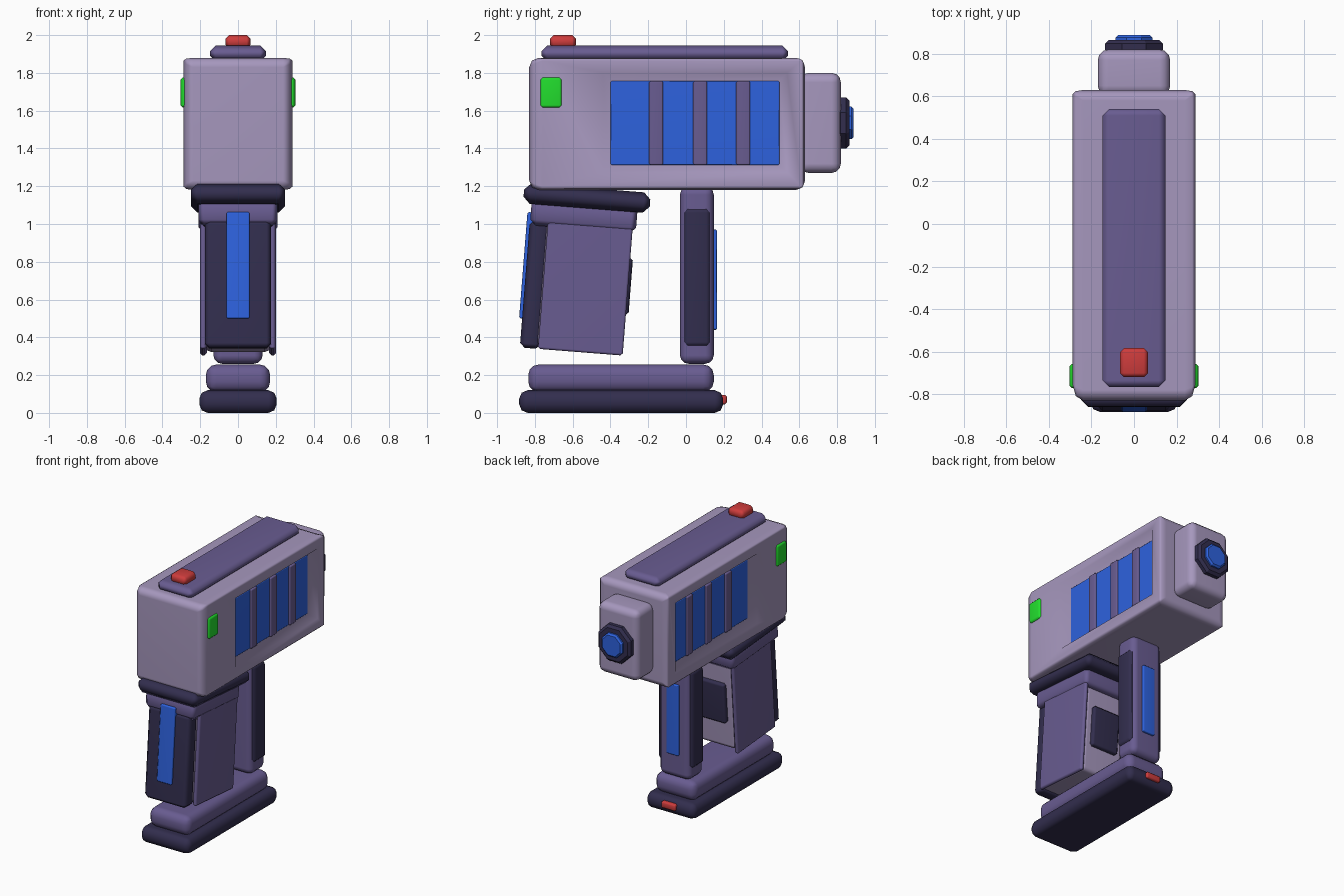
import bpy, bmesh
from math import radians, cos, pi
from mathutils import Matrix, Vector

if "Cube" in bpy.data.objects:
    bpy.data.objects.remove(bpy.data.objects["Cube"])


def material(name, rgb):
    m = bpy.data.materials.new(name)
    m.diffuse_color = (*rgb, 1)
    m.use_nodes = True
    m.node_tree.nodes["Principled BSDF"].inputs["Base Color"].default_value = m.diffuse_color
    return m


LAVENDER = material("lavender", (.38, .31, .51))
PURPLE = material("purple", (.14, .107, .283))
DARK = material("dark", (.032, .027, .076))
BLUE = material("blue", (.027, .122, .73))
GREEN = material("green", (.016, .73, .027))
RED = material("red", (.61, .045, .045))


def finish(bm, name, mat, bevel, segs, smooth=True):
    bmesh.ops.recalc_face_normals(bm, faces=bm.faces)
    for f in bm.faces:
        f.smooth = smooth
    me = bpy.data.meshes.new(name)
    bm.to_mesh(me)
    bm.free()
    ob = bpy.data.objects.new(name, me)
    bpy.context.collection.objects.link(ob)
    me.materials.append(mat)
    b = ob.modifiers.new("bevel", 'BEVEL')
    b.width, b.segments = bevel, segs
    b.limit_method, b.angle_limit = 'ANGLE', radians(75)
    if smooth:
        ob.modifiers.new("normals", 'WEIGHTED_NORMAL')
    return ob


def cube(x, y, z):
    bm = bmesh.new()
    bmesh.ops.create_cube(bm, size=1)
    for v in bm.verts:
        v.co = [r[0] if c < 0 else r[1] for c, r in zip(v.co, (x, y, z))]
    return bm


def box(name, mat, x, y, z, bevel=.01, segs=1):
    """Bevelled box; a single number for x means symmetric about x = 0."""
    if not isinstance(x, tuple):
        x = (-x, x)
    return finish(cube(x, y, z), name, mat, bevel, segs)


def pair(name, mat, x, y, z, bevel=.01, segs=1):
    return [box("right_" + name, mat, x, y, z, bevel, segs),
            box("left_" + name, mat, (-x[1], -x[0]), y, z, bevel, segs)]


# Main housing with a sloped recess on both sides
bm = cube((-.288, .288), (-.83, .63), (1.18, 1.88))
sides = [f for f in bm.faces if abs(f.calc_center_median().x) > .2]
for y, z, depth in (((-.44, .535), (1.275, 1.80), 0), ((-.40, .495), (1.312, 1.757), .06)):
    bmesh.ops.inset_individual(bm, faces=sides, thickness=.02)
    for f in sides:
        c = f.calc_center_median()
        for v in f.verts:
            v.co = Vector((v.co.x - depth * (1 if c.x > 0 else -1),
                           y[v.co.y > c.y], z[v.co.z > c.z]))
finish(bm, "housing", LAVENDER, .05, 2)

# Window panels and dividing bars in the recesses
pair("window", BLUE, (.2, .236), (-.40, .495), (1.312, 1.757), .006)
for i, y in enumerate((-.158, .075, .303)):
    pair(f"window_bar_{i}", PURPLE, (.2, .25), (y - .037, y + .037), (1.312, 1.757), .008)

# Top rail, button and side lights
box("top_rail", PURPLE, .147, (-.765, .54), (1.86, 1.945), .03)
box("top_button", RED, .066, (-.72, -.582), (1.93, 2.0), .02)
pair("side_light", GREEN, (.27, .304), (-.77, -.658), (1.617, 1.775), .012)

# Nose block, octagonal ring and lens
box("nose_block", LAVENDER, .17, (.6, .82), (1.27, 1.80), .05, 3)


def octagon(name, mat, apothem, y0, y1, bevel):
    bm = bmesh.new()
    r = apothem / cos(pi / 8)
    m = (Matrix.Translation((0, (y0 + y1) / 2, 1.535)) @ Matrix.Rotation(pi / 2, 4, 'X')
         @ Matrix.Rotation(pi / 8, 4, 'Z'))
    bmesh.ops.create_cone(bm, cap_ends=True, segments=8, radius1=r, radius2=r,
                          depth=y1 - y0, matrix=m)
    finish(bm, name, mat, bevel, 1, False)


octagon("lens_ring", DARK, .136, .80, .865, .018)
octagon("lens", BLUE, .086, .84, .888, .012)

# Tilted grip, laid out in local coordinates and then leaned as a group
grip = [
    box("grip_collar", DARK, .25, (-.367, .303), (.422, .53), .035),
    box("grip_cap", PURPLE, .21, (-.322, .24), (.31, .45), .03),
    box("grip_core", LAVENDER, .172, (-.25, .205), (-.325, .36), .03, 2),
    box("grip_front", DARK, .175, (-.324, -.215), (-.34, .337), .025),
    box("grip_strip", BLUE, .062, (-.34, -.30), (-.187, .378), .008),
    box("grip_pad", DARK, .115, (.17, .236), (-.125, .18), .015),
] + pair("grip_plate", PURPLE, (.165, .202), (-.228, .222), (-.34, .34), .012)
for ob in grip:
    ob.location = (0, -.53, .66)
    ob.rotation_euler.x = radians(-4.5)

# Rear post with side panels and light strip
box("post", PURPLE, .13, (-.032, .147), (.26, 1.2), .045, 3)
pair("post_panel", DARK, (.1, .148), (-.01, .127), (.355, 1.08), .02)
box("post_strip", BLUE, .05, (.13, .165), (.44, .97), .006)

# Base plate, cushion and indicator
box("base", DARK, .205, (-.883, .197), (0, .12), .045, 2)
box("base_cushion", PURPLE, .17, (-.835, .147), (.11, .256), .055, 3)
box("base_indicator", RED, .06, (.17, .217), (.045, .095), .01)
